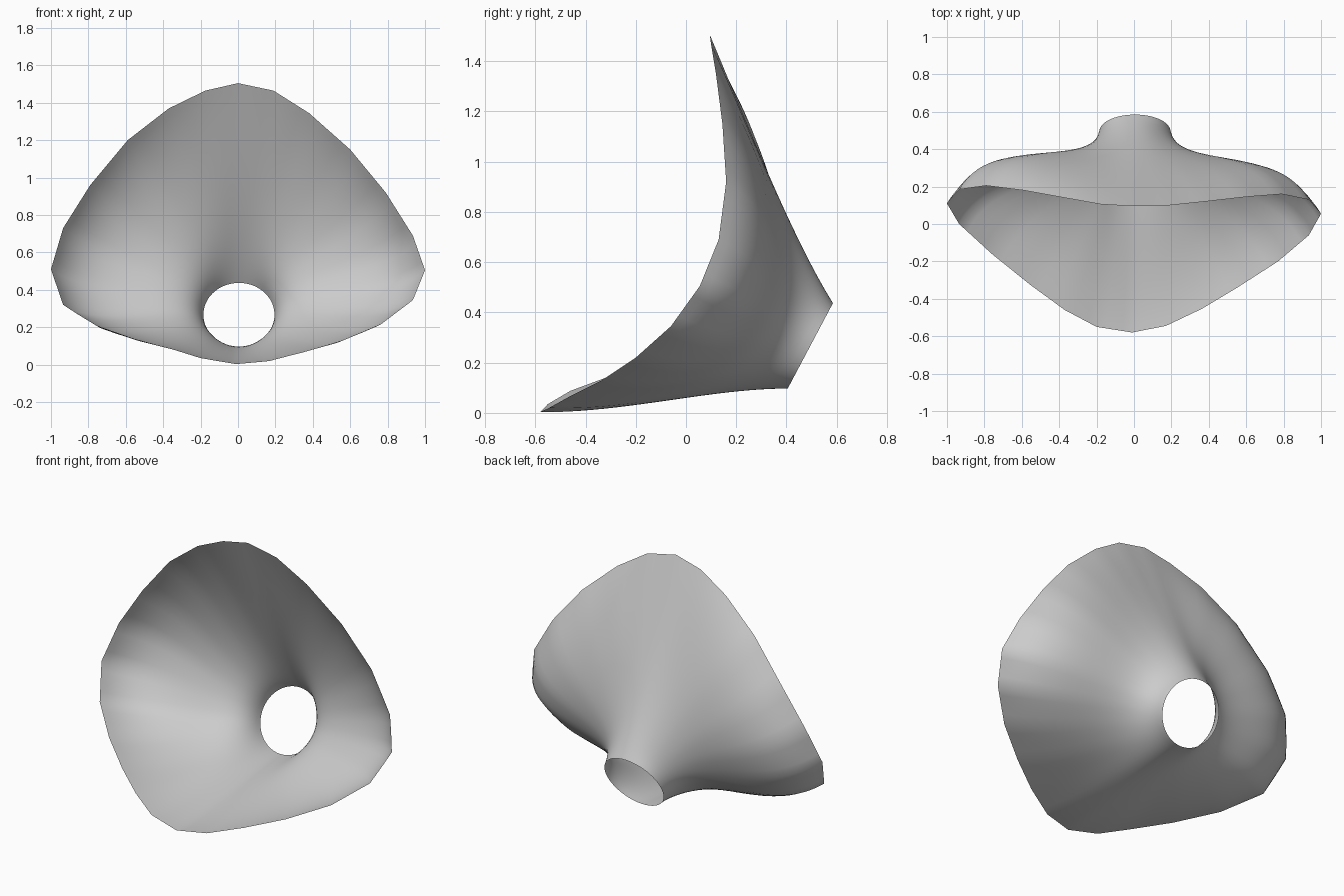
import bpy, bmesh
from math import sin, cos, pi
from mathutils import Vector as V

if "Cube" in bpy.data.objects:
    bpy.data.objects.remove(bpy.data.objects["Cube"])

# Polygonal outer rim, clockwise from the top (seen from the front)
RIM = [V(p) for p in [
    (0, .095, 1.505), (.19, .10, 1.465), (.38, .12, 1.345), (.60, .145, 1.15),
    (.79, .16, .92), (.935, .13, .69), (1.0, .055, .505), (.935, -.06, .345),
    (.77, -.20, .22), (.56, -.335, .13), (.36, -.455, .07), (.17, -.545, .02),
    (-.01, -.58, .003), (-.20, -.55, .035), (-.37, -.46, .088), (-.555, -.325, .138),
    (-.76, -.16, .21), (-.935, 0, .32), (-1.0, .11, .51), (-.935, .185, .73),
    (-.79, .205, .96), (-.59, .18, 1.20), (-.37, .14, 1.37), (-.175, .105, 1.465)]]
N, SUB, ROWS = len(RIM), 4, 28


def rim_smooth(i, f):
    a, b, c, d = (RIM[(i + k) % N] for k in (-1, 0, 1, 2))
    return .5 * (2 * b + (c - a) * f + (2 * a - 5 * b + 4 * c - d) * f * f
                 + (3 * b - a - 3 * c + d) * f ** 3)


def blend(ang, top, side, bottom):
    # Mixes the handle offsets of the top, side and bottom profiles
    s, c = sin(ang), cos(ang)
    o = (V(top) if c > 0 else V(bottom)) * c * c + V(side) * s * s
    o.x = side[0] * s
    return o


# Funnel skin: one Bezier profile per column, from rim to tube mouth
bm = bmesh.new()
cols = []
for j in range(N * SUB):
    i, f = divmod(j, SUB)
    f /= SUB
    ang = 2 * pi * j / (N * SUB)
    p0 = RIM[i].lerp(RIM[(i + 1) % N], f)
    p3 = V((.005 + .19 * sin(ang), .495 + .09 * cos(ang), .267 + .17 * cos(ang)))
    p1 = rim_smooth(i, f) + blend(ang, (0, .145, -.345), (-.2, .345, -.155), (0, .335, -.003))
    p2 = p3 + blend(ang, (0, -.165, .265), (.06, -.295, .155), (0, -.305, 0))
    col = []
    for r in range(ROWS + 1):
        t = r / ROWS
        u = 1 - t
        col.append(bm.verts.new(u**3 * p0 + 3*u*u*t * p1 + 3*u*t*t * p2 + t**3 * p3))
    cols.append(col)
for j, a in enumerate(cols):
    b = cols[(j + 1) % len(cols)]
    for r in range(ROWS):
        bm.faces.new((a[r], b[r], b[r + 1], a[r + 1])).smooth = True
bmesh.ops.recalc_face_normals(bm, faces=bm.faces)
me = bpy.data.meshes.new("funnel_shell")
bm.to_mesh(me)
bm.free()
bpy.context.collection.objects.link(bpy.data.objects.new("funnel_shell", me))
